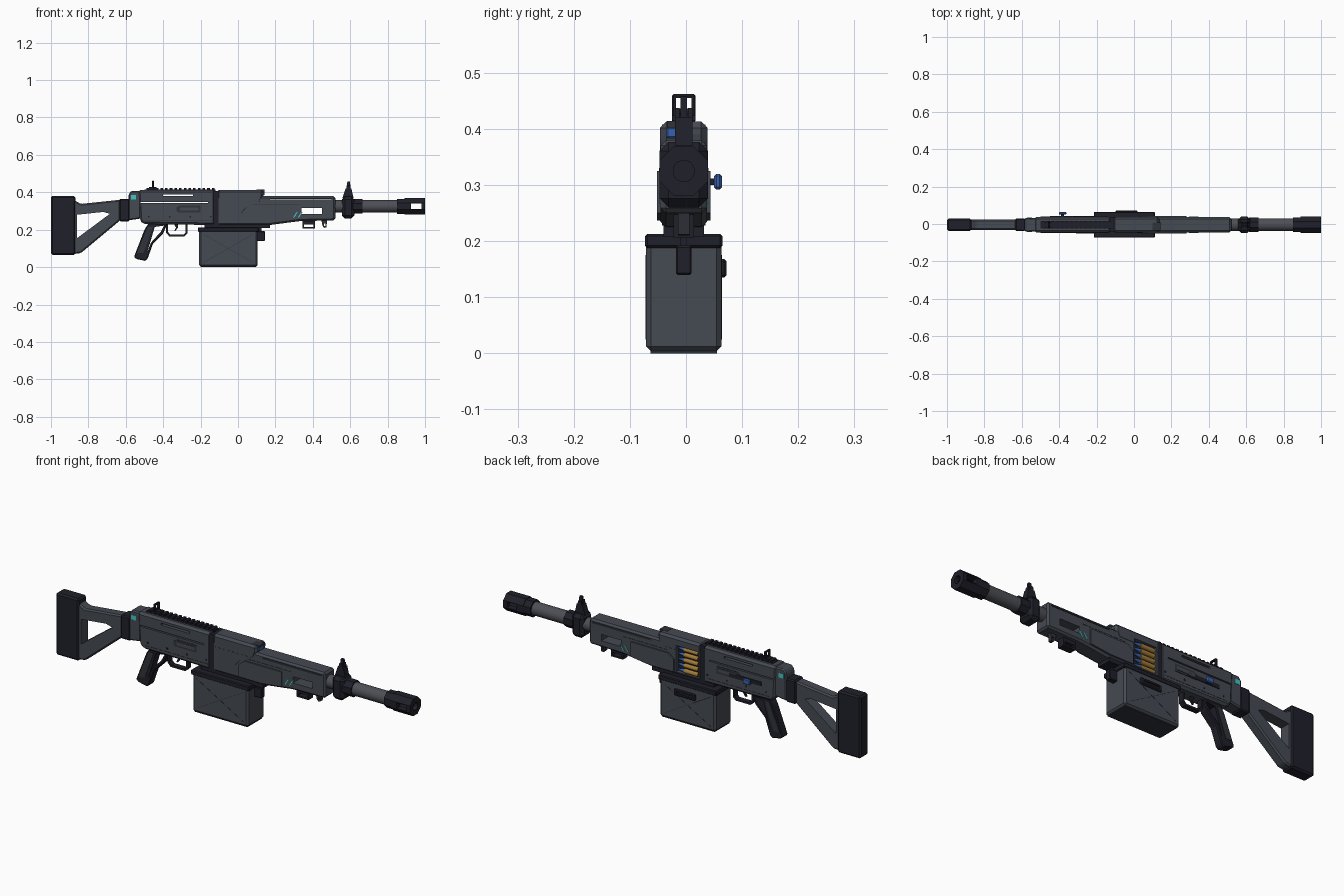
import bpy, bmesh, math
from mathutils import Matrix, Vector

cube = bpy.data.objects.get("Cube")
if cube:
    bpy.data.objects.remove(cube, do_unlink=True)

MID = -0.004  # centre plane of the body


def material(name, r, g, b):
    m = bpy.data.materials.new(name)
    m.use_nodes = True
    m.diffuse_color = (r, g, b, 1)
    m.node_tree.nodes["Principled BSDF"].inputs["Base Color"].default_value = (r, g, b, 1)
    return m


slate = material("slate_grey", .06, .068, .085)
dark = material("near_black", .014, .014, .023)
seam = material("seam_grey", .03, .033, .042)
steel = material("barrel_steel", .075, .078, .09)
blue = material("blue", .04, .12, .42)
teal = material("teal", .06, .55, .55)
brass = material("brass", .36, .2, .04)


def finish(name, bm, mat):
    bmesh.ops.recalc_face_normals(bm, faces=bm.faces)
    mesh = bpy.data.meshes.new(name)
    bm.to_mesh(mesh)
    bm.free()
    obj = bpy.data.objects.new(name, mesh)
    bpy.context.collection.objects.link(obj)
    mesh.materials.append(mat)
    return obj


def prism(name, profile, y0, y1, mat, bevel=0):
    """Side profile in x, z drawn out from y0 to y1 (measured from MID)."""
    bm = bmesh.new()
    face = bm.faces.new([bm.verts.new((x, MID + y0, z)) for x, z in profile])
    out = bmesh.ops.extrude_face_region(bm, geom=[face])["geom"]
    verts = [v for v in out if isinstance(v, bmesh.types.BMVert)]
    bmesh.ops.translate(bm, verts=verts, vec=Vector((0, y1 - y0, 0)))
    if bevel:
        bmesh.ops.bevel(bm, geom=bm.edges[:], offset=bevel, segments=1,
                        affect='EDGES', clamp_overlap=True)
    return finish(name, bm, mat)


def box(name, x0, x1, y0, y1, z0, z1, mat, bevel=0):
    return prism(name, [(x0, z0), (x1, z0), (x1, z1), (x0, z1)], y0, y1, mat, bevel)


def tube(name, x0, x1, r0, r1, mat, sides=24, y=0, z=.325):
    """Cylinder or cone lying along x."""
    bm = bmesh.new()
    place = (Matrix.Translation(((x0 + x1) / 2, MID + y, z))
             @ Matrix.Rotation(math.pi / 2, 4, 'Y') @ Matrix.Rotation(math.pi / sides, 4, 'Z'))
    bmesh.ops.create_cone(bm, cap_ends=True, segments=sides, radius1=r0, radius2=r1,
                          depth=x1 - x0, matrix=place)
    obj = finish(name, bm, mat)
    if sides > 8:
        bpy.ops.object.select_all(action='DESELECT')
        obj.select_set(True)
        bpy.context.view_layer.objects.active = obj
        bpy.ops.object.shade_smooth_by_angle(angle=math.radians(40))
    return obj


def cut(obj, *cutters):
    for cutter in cutters:
        mod = obj.modifiers.new("cut", 'BOOLEAN')
        mod.operation = 'DIFFERENCE'
        mod.solver = 'EXACT'
        mod.object = cutter
        bpy.context.view_layer.objects.active = obj
        bpy.ops.object.modifier_apply(modifier=mod.name)
        bpy.data.objects.remove(cutter, do_unlink=True)


def slot(x0, x1, z0, z1, y0=-.2, y1=.2):
    return box("cutter", x0, x1, y0, y1, z0, z1, dark)


def both_sides(name, profile, surface, depth, mat):
    """The same raised plate on the left and right flanks."""
    prism(name + "_right", profile, -surface - depth, -surface + .002, mat)
    prism(name + "_left", profile, surface - .002, surface + depth, mat)


def rect(x0, x1, z0, z1):
    return [(x0, z0), (x1, z0), (x1, z1), (x0, z1)]


# Shoulder stock
box("butt_pad", -1, -.87, -.033, .033, .065, .38, dark, .008)
stock = prism("stock_frame", [(-.88, .07), (-.84, .075), (-.63, .25), (-.63, .36),
                              (-.84, .338), (-.88, .36)], -.027, .027, slate, .007)
cut(stock, prism("cutter", [(-.86, .155), (-.685, .285), (-.72, .295), (-.86, .28)],
                 -.2, .2, dark))
box("stock_hinge", -.635, -.58, -.033, .033, .245, .365, dark, .006)

# Rear receiver
prism("receiver_neck", [(-.585, .25), (-.52, .26), (-.52, .408), (-.57, .408), (-.585, .39)],
      -.036, .036, slate, .006)
both_sides("neck_badge", rect(-.572, -.545, .362, .385), .036, .002, teal)
rear = prism("rear_receiver", [(-.525, .25), (-.505, .23), (-.122, .225), (-.122, .412), (-.535, .412)],
             -.042, .042, slate, .011)
cut(rear, slot(-.4, -.24, .379, .389), slot(-.52, -.16, .342, .348))
both_sides("lower_trim", rect(-.5, -.14, .25, .253), .042, .001, seam)
both_sides("flank_plate", [(-.33, .3), (-.32, .293), (-.2, .293), (-.2, .33), (-.31, .33), (-.33, .32)],
           .042, .002, seam)
both_sides("flank_inset", rect(-.31, -.21, .303, .32), .044, .002, slate)
for i in range(4):
    x = -.48 + i * .11
    both_sides("rivet", rect(x, x + .008, .265, .273), .042, .002, dark)
box("receiver_joint", -.13, -.1, -.039, .039, .228, .408, dark)

# Top rail and rear sight
box("rail_base", -.5, -.12, -.02, .02, .405, .416, dark)
for i in range(15):
    x = -.49 + i * .025
    box("rail_tooth", x, x + .014, -.021, .021, .414, .424, dark)
box("rear_sight_base", -.475, -.435, -.016, .016, .415, .427, dark)
sight = box("rear_sight_ring", -.461, -.449, -.021, .021, .42, .462, dark, .003)
cut(sight, slot(-.5, -.4, .428, .455, -.014, .014))
box("rear_sight_notch", -.458, -.452, -.014, .014, .425, .436, dark)

# Charging handle
box("charging_track", -.45, -.27, .04, .046, .295, .315, dark)
box("charging_stem", -.39, -.375, .04, .058, .3, .312, dark)
box("charging_knob", -.402, -.362, .054, .068, .292, .32, blue, .004)

# Front receiver and handguard
guard = prism("handguard", [(-.112, .225), (.17, .225), (.33, .246), (.52, .25),
                            (.52, .379), (-.112, .379)], -.041, .041, slate, .009)
cut(guard, slot(.34, .45, .283, .315), slot(.17, .5, .361, .365),
    slot(-.095, .03, .238, .372, .018, .1))
both_sides("guard_panel", [(.04, .237), (.17, .237), (.28, .25), (.28, .325), (.07, .325), (.04, .3)],
           .041, .007, slate)
both_sides("guard_trim", rect(.08, .33, .335, .338), .041, .001, seam)
for x in (.295, .32):
    both_sides("guard_slash", [(x, .266), (x + .007, .266), (x + .025, .295), (x + .018, .295)],
               .041, .002, teal)
cover = prism("top_cover", [(-.112, .34), (.12, .34), (.135, .38), (.135, .413), (-.112, .413)],
              -.042, .042, slate, .011)
cut(cover, slot(-.095, .03, .3, .372, .018, .1))
box("cover_lip", .1, .143, -.03, .012, .402, .414, seam)
box("cover_latch", .128, .141, -.031, .014, .383, .404, blue, .003)
prism("cover_mark", [(.015, .29), (.02, .29), (.045, .318), (.04, .318)], -.043, -.04, dark)

# Cartridges in the feed opening
box("feed_back", -.095, .03, .012, .02, .238, .372, dark)
for i in range(5):
    z = .25 + i * .027
    tube("cartridge_case", -.09, -.012, .011, .011, brass, 12, .03, z)
    tube("cartridge_tip", -.012, .026, .009, .003, blue, 12, .03, z)

# Barrel, front sight and muzzle
tube("barrel", .5, .87, .033, .033, steel)
tube("barrel_collar", .615, .665, .041, .041, dark, 8)
box("front_sight_block", .555, .622, -.043, .043, .26, .377, dark, .016)
prism("front_sight_base", [(.558, .37), (.618, .37), (.606, .42), (.575, .42)], -.016, .016, dark)
prism("front_sight_post", [(.577, .41), (.604, .41), (.598, .458), (.585, .458)], -.006, .006, dark)
for side in (-1, 1):
    prism("front_sight_ear", [(.577, .41), (.604, .41), (.598, .437), (.583, .437)],
          side * .012 - .004, side * .012 + .004, dark)
tube("muzzle_collar", .85, .9, .043, .043, dark, 8)
muzzle = tube("muzzle_brake", .89, 1, .047, .047, dark, 8)
cut(muzzle, slot(.925, .98, .311, .339), tube("cutter", .91, 1.1, .019, .019, dark, 16))

# Ammunition box
ammo = box("ammo_box", -.208, .105, -.067, .067, .003, .2, slate, .009)
box("ammo_box_floor", -.2, .097, -.059, .059, 0, .01, seam)
box("ammo_box_lid", -.215, .112, -.069, .069, .188, .213, dark, .004)
box("ammo_box_neck", -.18, .17, -.036, .036, .208, .232, dark)
box("box_latch", .1, .145, -.014, .014, .14, .192, dark, .003)
box("latch_arm", .105, .125, -.006, .006, .185, .236, dark)
for rise in (1, -1):
    a, b = (.025, .175) if rise > 0 else (.175, .025)
    both_sides("box_rib", [(-.185, a), (-.181, a), (.082, b), (.078, b)], .067, .001, seam)
handle = box("box_handle", -.1, .02, .064, .076, .135, .168, dark, .004)
cut(handle, slot(-.085, .005, .146, .157, .07, .1))

# Pistol grip, trigger guard and trigger
grip = prism("pistol_grip", [(-.475, .24), (-.5, .2), (-.556, .055), (-.545, .044), (-.495, .033),
                             (-.483, .045), (-.455, .125), (-.4, .18), (-.375, .24)],
             -.022, .022, dark, .004)
cut(grip, prism("cutter", [(-.488, .07), (-.466, .13), (-.412, .19), (-.395, .222), (-.445, .215)],
                -.2, .2, dark))
both_sides("grip_panel", [(-.54, .075), (-.505, .075), (-.455, .215), (-.482, .215)],
           .022, .002, seam)
loop = prism("trigger_guard", [(-.385, .235), (-.385, .185), (-.368, .165), (-.285, .165),
                               (-.27, .18), (-.27, .235)], -.013, .013, dark)
cut(loop, prism("cutter", [(-.375, .229), (-.375, .189), (-.363, .175), (-.29, .175),
                           (-.28, .185), (-.28, .229)], -.2, .2, dark))
prism("trigger", [(-.345, .235), (-.32, .235), (-.322, .21), (-.335, .193), (-.34, .195), (-.332, .212)],
      -.005, .005, dark)

# Fittings under the handguard
loop = box("under_bar", .345, .412, -.018, .018, .206, .252, dark)
cut(loop, slot(.353, .404, .214, .228))
hook = prism("sling_hook", [(.445, .255), (.452, .22), (.46, .21), (.472, .212), (.478, .255)],
             -.01, .01, seam)
cut(hook, slot(.459, .468, .22, .232))
